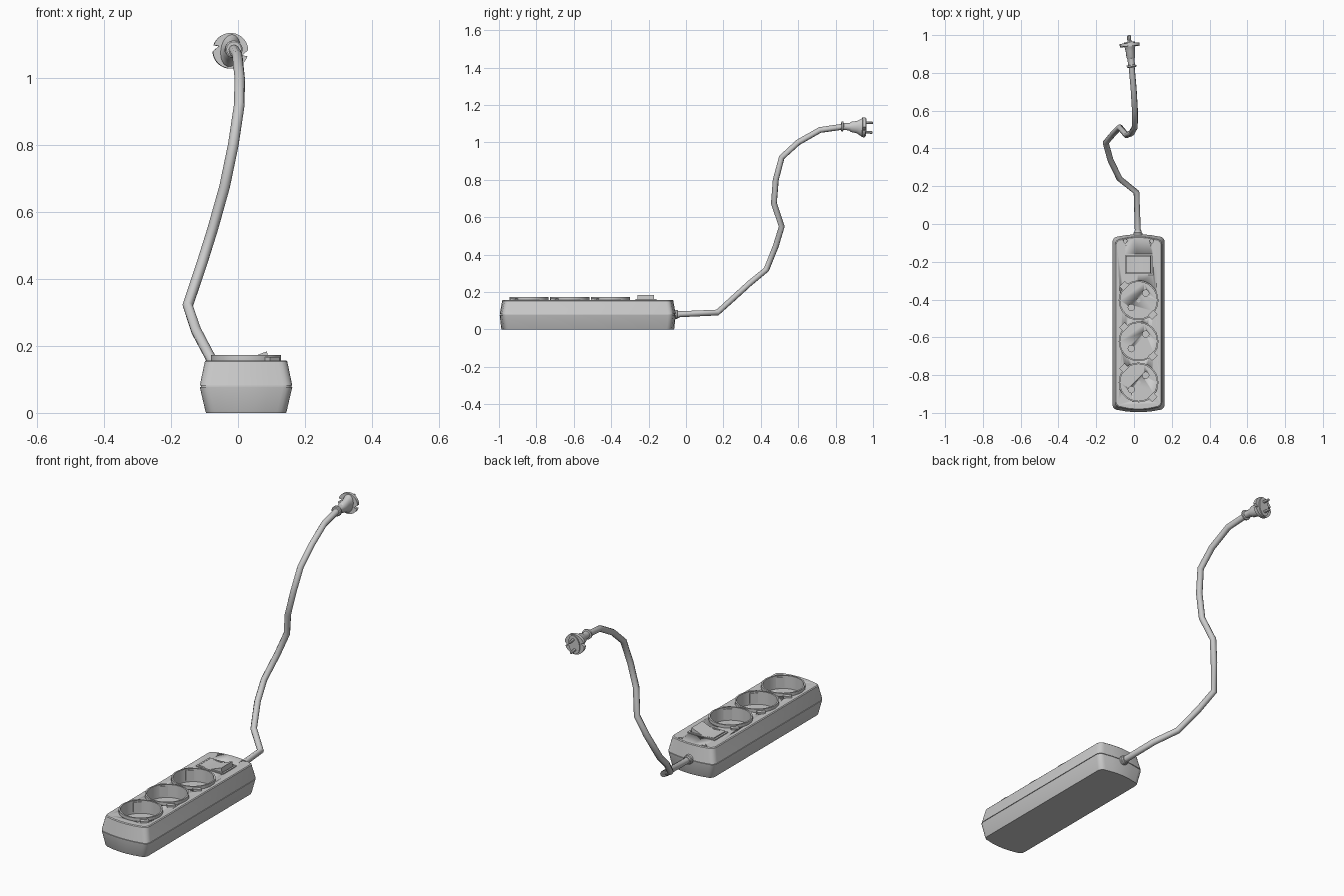
import bpy, bmesh, math
from mathutils import Matrix, Vector

if "Cube" in bpy.data.objects:
    bpy.data.objects.remove(bpy.data.objects["Cube"])

CX, CY = 0.024, -0.5255
SOCKETS = [-0.404, -0.6215, -0.839]


def finish(name, bm, angle=30):
    bmesh.ops.recalc_face_normals(bm, faces=bm.faces)
    me = bpy.data.meshes.new(name)
    bm.to_mesh(me)
    bm.free()
    ob = bpy.data.objects.new(name, me)
    bpy.context.collection.objects.link(ob)
    bpy.ops.object.select_all(action='DESELECT')
    ob.select_set(True)
    bpy.context.view_layer.objects.active = ob
    bpy.ops.object.shade_smooth_by_angle(angle=math.radians(angle))
    return ob


def loft(name, rings, closed=False, angle=30):
    """Skin a stack of equal-length rings; cap the ends unless closed."""
    bm = bmesh.new()
    vs = [[bm.verts.new(p) for p in r] for r in rings]
    n = len(rings[0])
    pairs = list(zip(vs, vs[1:])) + ([(vs[-1], vs[0])] if closed else [])
    for a, b in pairs:
        for i in range(n):
            bm.faces.new((a[i], a[(i + 1) % n], b[(i + 1) % n], b[i]))
    if not closed:
        bm.faces.new(vs[0])
        bm.faces.new(vs[-1])
    return finish(name, bm, angle)


def circle(r, x, y, z, n=32):
    return [(x + r * math.cos(2 * math.pi * i / n), y + r * math.sin(2 * math.pi * i / n), z) for i in range(n)]


def cylinder(name, x, y, z0, z1, r, n=32):
    return loft(name, [circle(r, x, y, z0, n), circle(r, x, y, z1, n)])


def box(name, lo, hi, matrix=Matrix()):
    bm = bmesh.new()
    lo, hi = Vector(lo), Vector(hi)
    bmesh.ops.create_cube(bm, size=1, matrix=matrix @ Matrix.Translation((lo + hi) / 2) @ Matrix.Diagonal((*(hi - lo), 1)))
    return finish(name, bm)


def cut(target, cutter):
    cutter.hide_render = True
    mod = target.modifiers.new("cut", 'BOOLEAN')
    mod.operation, mod.solver, mod.object = 'DIFFERENCE', 'EXACT', cutter
    bpy.context.view_layer.objects.active = target
    bpy.ops.object.modifier_apply(modifier=mod.name)
    bpy.data.objects.remove(cutter)


def outline(w, l, z, r=0.028, bow=0.012):
    """Rounded rectangle with slightly bowed short ends."""
    pts = []
    for k, (sx, sy) in enumerate([(1, 1), (-1, 1), (-1, -1), (1, -1)]):
        for i in range(5):
            a = math.pi / 2 * (k + i / 4)
            pts.append((sx * (w - r) + r * math.cos(a), sy * (l - bow - r) + r * math.sin(a)))
        if k in (0, 2):
            for t in (0.6, 0.2, -0.2, -0.6):
                pts.append((sx * t * (w - r), sy * (l - bow * t * t)))
    return [(CX + x, CY + y, z) for x, y in pts]


# Housing with a seam groove around the middle
housing = loft("housing", [outline(w, l, z) for z, w, l in [
    (0, 0.119, 0.461), (0.004, 0.121, 0.463), (0.077, 0.138, 0.471), (0.0775, 0.135, 0.468),
    (0.081, 0.135, 0.468), (0.0815, 0.138, 0.471), (0.153, 0.123, 0.458), (0.157, 0.119, 0.454)]])

# Socket wells, pin holes, rims and earth clips
for k, y in enumerate(SOCKETS):
    cut(housing, cylinder("cutter", CX, y, 0.105, 0.2, 0.098, 40))
    for s in (1, -1):
        cut(housing, cylinder("cutter", CX + s * 0.038, y + s * 0.038, 0.06, 0.13, 0.017, 16))
    loft(f"socket_rim_{k+1}", [circle(r, CX, y, z, 40) for r, z in
                              [(0.105, 0.15), (0.105, 0.173), (0.097, 0.173), (0.097, 0.104)]] +
         [circle(0.099, CX, y, 0.104, 40)], closed=True)
    for a in (135, -46):
        m = Matrix.Translation((CX, y, 0)) @ Matrix.Rotation(math.radians(a), 4, 'Z')
        box(f"earth_clip_{k+1}", (0.092, -0.02, 0.115), (0.124, 0.02, 0.166), m)
    if k != 1:
        cylinder(f"socket_screw_{k+1}", CX, y, 0.1, 0.11, 0.011, 16)

# Switch recess, frame and rocker
cut(housing, box("cutter", (-0.048, -0.264, 0.12), (0.096, -0.166, 0.2)))


def rect(x0, x1, y0, y1, z):
    return [(x0, y0, z), (x1, y0, z), (x1, y1, z), (x0, y1, z)]


loft("switch_frame", [rect(-0.055 + d, 0.103 - d, -0.271 + d, -0.159 - d, z) for d, z in
                      [(0, 0.153), (0, 0.162), (0.009, 0.162), (0.009, 0.118)]] +
     [rect(-0.05, 0.098, -0.266, -0.164, 0.118)], closed=True)
profile = [(-0.042, 0.125), (0.09, 0.125), (0.087, 0.184), (0.022, 0.159), (-0.042, 0.164)]
loft("switch_rocker", [[(x, y, z) for x, z in profile] for y in (-0.26, -0.17)])

# Lid screws sunk in the top
for x in (-0.046, 0.094):
    cut(housing, cylinder("cutter", x, -0.09, 0.148, 0.18, 0.01, 16))
    cylinder("lid_screw", x, -0.09, 0.145, 0.154, 0.007, 12)


def y_ring(y, rx, rz, n=24, cx=0, cz=0):
    return [(cx + rx * math.cos(2 * math.pi * i / n), y, cz + rz * math.sin(2 * math.pi * i / n)) for i in range(n)]


# Cable grommet
loft("cable_grommet", [y_ring(y, r, r, cx=0.021, cz=0.08) for y, r in
                       [(-0.075, 0.024), (-0.047, 0.024), (-0.045, 0.02), (-0.035, 0.019)]])

# Bent cable
path = [(0.021, -0.06, 0.08), (0.013, 0.168, 0.09), (-0.077, 0.24, 0.155), (-0.125, 0.34, 0.246),
        (-0.15, 0.43, 0.32), (-0.108, 0.48, 0.445), (-0.075, 0.512, 0.55), (-0.04, 0.47, 0.675),
        (-0.014, 0.48, 0.80), (0.004, 0.512, 0.92), (0.005, 0.6, 1.0), (-0.002, 0.716, 1.066),
        (-0.014, 0.85, 1.085)]
cu = bpy.data.curves.new("cable", 'CURVE')
cu.dimensions, cu.bevel_depth, cu.bevel_resolution, cu.use_fill_caps = '3D', 0.016, 2, True
sp = cu.splines.new('POLY')
sp.points.add(len(path) - 1)
for p, co in zip(sp.points, path):
    p.co = (*co, 1)
bpy.context.collection.objects.link(bpy.data.objects.new("cable", cu))

# Plug: tapered grip, notched face disc and two pins, built along local y
plug = [loft("plug_grip", [y_ring(y, rx, rz) for y, rx, rz in [
    (0, 0.022, 0.022), (0.003, 0.026, 0.026), (0.011, 0.026, 0.026), (0.013, 0.018, 0.018),
    (0.045, 0.019, 0.02), (0.055, 0.023, 0.028), (0.085, 0.024, 0.033), (0.105, 0.027, 0.045),
    (0.113, 0.03, 0.049), (0.134, 0.03, 0.049)]])]
half = [(0.053 * math.cos(a), 0.053 * math.sin(a)) for a in [math.radians(10 + 160 * i / 16) for i in range(17)]]
half += [(-0.036, 0.009)]
disc = half + [(-x, -z) for x, z in half]
plug.append(loft("plug_face", [[(x, y, z) for x, z in disc] for y in (0.112, 0.128)]))
for s in (1, -1):
    plug.append(loft("plug_pin", [y_ring(y, r, r, 12, cz=s * 0.026) for y, r in
                                  [(0.13, 0.007), (0.167, 0.007), (0.171, 0.004)]]))
place = (Matrix.Translation((-0.012, 0.829, 1.085)) @ Matrix.Rotation(0.09, 4, 'Z')
         @ Matrix.Rotation(-0.04, 4, 'X') @ Matrix.Rotation(0.14, 4, 'Y'))
for ob in plug:
    ob.data.transform(place)
